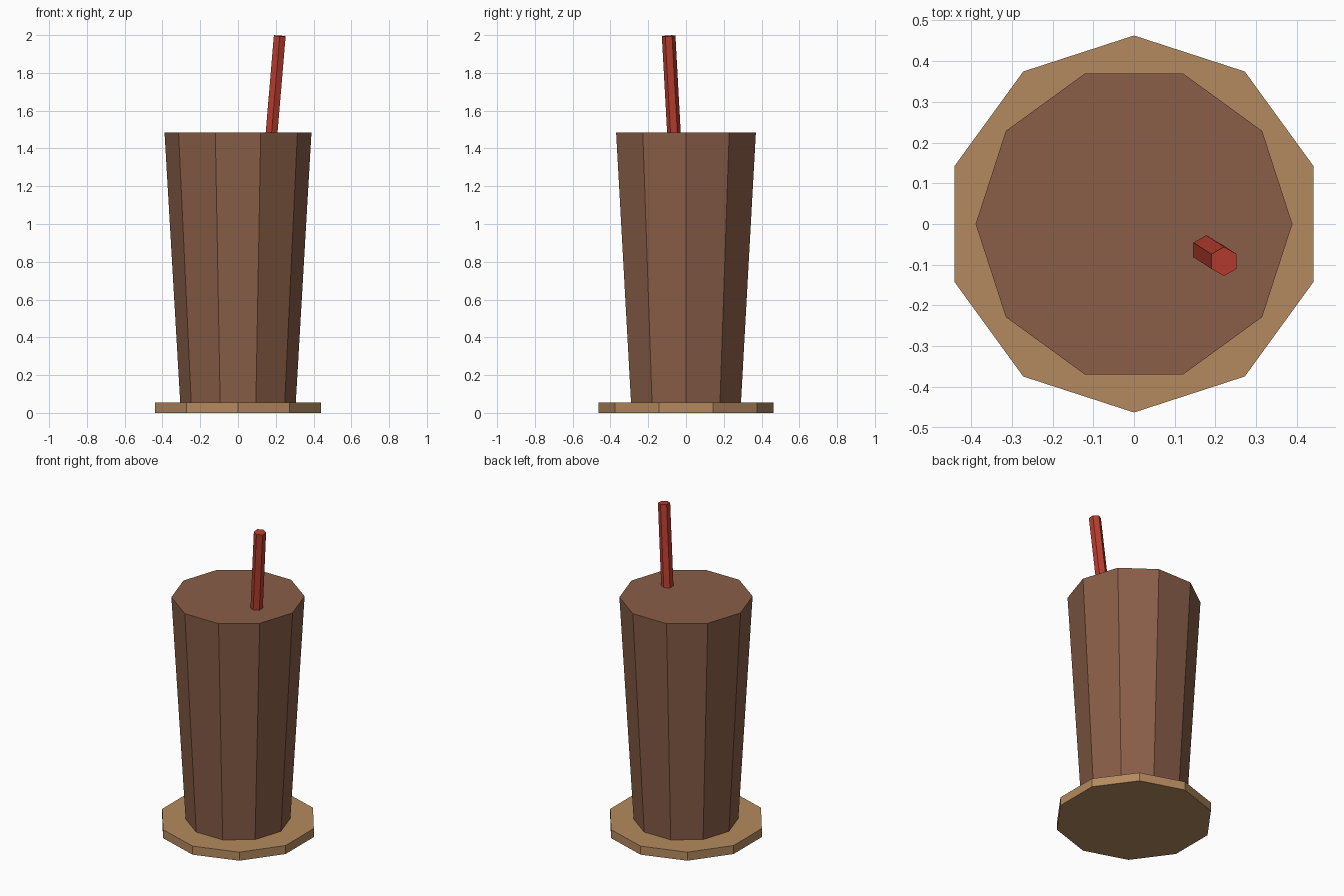
import bpy
import math
from mathutils import Vector

default = bpy.data.objects.get("Cube")
if default:
    bpy.data.objects.remove(default, do_unlink=True)


def material(name, rgb):
    mat = bpy.data.materials.new(name)
    mat.use_nodes = True
    color = (*rgb, 1.0)
    mat.diffuse_color = color
    mat.node_tree.nodes["Principled BSDF"].inputs["Base Color"].default_value = color
    return mat


def prism(name, sides, start, end, r_start, r_end, mat, spin=0.0):
    """Flat-sided tapered prism running between two points."""
    start, end = Vector(start), Vector(end)
    axis = end - start
    bpy.ops.mesh.primitive_cone_add(
        vertices=sides, radius1=r_start, radius2=r_end, depth=axis.length,
        end_fill_type='NGON', location=(start + end) / 2)
    obj = bpy.context.object
    obj.name = obj.data.name = name
    tilt = Vector((0, 0, 1)).rotation_difference(axis)
    obj.rotation_euler = tilt.to_euler()
    obj.rotation_euler.z += spin
    obj.data.materials.append(mat)
    return obj


brown = material("cup brown", (0.25, 0.112, 0.064))
tan = material("coaster tan", (0.46, 0.255, 0.112))
red = material("straw red", (0.48, 0.047, 0.028))

COASTER_TOP = 0.055
CUP_TOP = 1.485

# Coaster with a corner pointing front and back
prism("coaster", 10, (0, 0, 0), (0, 0, COASTER_TOP), 0.463, 0.463, tan)

# Tapered cup with a corner pointing to each side
prism("cup", 10, (0, 0, COASTER_TOP), (0, 0, CUP_TOP), 0.306, 0.389, brown,
      spin=math.pi / 10)

# Leaning straw, its lower end sunk into the cup
straw_top = Vector((0.221, -0.092, 1.996))
straw_entry = Vector((0.178, -0.064, CUP_TOP))
straw_base = straw_entry + (straw_entry - straw_top) * 0.6
prism("straw", 6, straw_base, straw_top, 0.036, 0.036, red)
